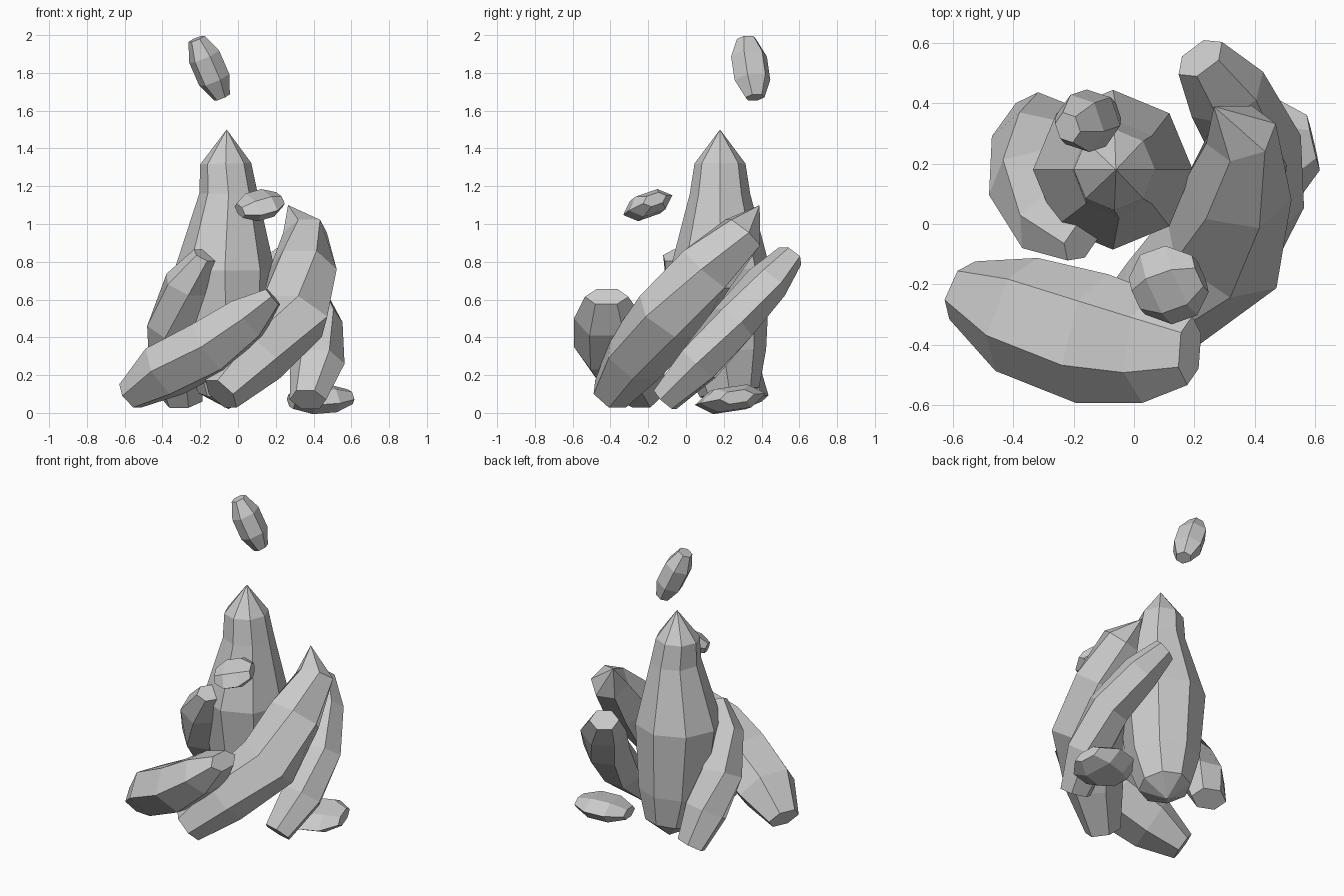
import bpy, bmesh
from math import cos, sin, pi
from mathutils import Vector

if "Cube" in bpy.data.objects:
    bpy.data.objects.remove(bpy.data.objects["Cube"])


def crystal(name, rings, sides=6, phase=0.0, up=(0, 0, 1)):
    """Faceted shard lofted through rings of (x, y, z, half width, half thickness)."""
    bm = bmesh.new()
    pts = [Vector(r[:3]) for r in rings]
    loops = []
    for i, r in enumerate(rings):
        t = (pts[min(i + 1, len(pts) - 1)] - pts[max(i - 1, 0)]).normalized()
        side = t.cross(Vector(up)).normalized()
        nor = side.cross(t)
        if r[3] == 0:
            loops.append([bm.verts.new(pts[i])])
            continue
        loops.append([bm.verts.new(pts[i] + side * r[3] * cos(2 * pi * k / sides + phase)
                                   + nor * r[4] * sin(2 * pi * k / sides + phase))
                      for k in range(sides)])
    for a, b in zip(loops, loops[1:]):
        for k in range(sides):
            j = (k + 1) % sides
            quad = [a[k % len(a)], a[j % len(a)], b[j % len(b)], b[k % len(b)]]
            bm.faces.new(list(dict.fromkeys(quad)))
    for end in (loops[0], loops[-1]):
        if len(end) > 2:
            bm.faces.new(end)
    bmesh.ops.recalc_face_normals(bm, faces=bm.faces)
    me = bpy.data.meshes.new(name)
    bm.to_mesh(me)
    bm.free()
    ob = bpy.data.objects.new(name, me)
    bpy.context.collection.objects.link(ob)
    return ob


def pebble(name, start, end, wide, thick, up=(0, 0, 1)):
    """Small gem: short shard with blunt, symmetric ends."""
    a, b = Vector(start), Vector(end)
    prof = [(0, .5), (.3, .95), (.7, .95), (1, .5)]
    return crystal(name, [(*a.lerp(b, f), wide * s, thick * s) for f, s in prof], 6, 0, up)


# Tall upright crystal in the middle
crystal("main_crystal", [
    (-.05, .25, .02, 0, 0), (-.05, .23, .11, .16, .16), (-.06, .20, .32, .225, .225),
    (-.07, .18, .76, .265, .265), (-.05, .18, 1.16, .155, .16),
    (-.065, .18, 1.32, .135, .135), (-.06, .18, 1.5, 0, 0)], 8, 0, (0, 1, 0))

# Large right crystal, leaning backwards
crystal("right_crystal", [
    (-.09, -.40, .10, .11, .11), (.09, -.27, .29, .18, .165), (.29, -.09, .51, .22, .18),
    (.345, .11, .76, .18, .17), (.355, .30, .955, .12, .12), (.265, .39, 1.1, 0, 0)])

# Low front crystal, leaning to the right
crystal("front_crystal", [
    (-.57, -.22, .09, .105, .085), (-.39, -.30, .22, .20, .16), (-.14, -.38, .35, .22, .165),
    (.05, -.41, .50, .185, .135), (.185, -.42, .615, .115, .06)])

# Left crystal, leaning forwards
crystal("left_crystal", [
    (-.29, .36, .06, .11, .08), (-.33, .26, .26, .145, .13), (-.34, .13, .46, .145, .14),
    (-.27, .01, .68, .135, .12), (-.175, -.055, .835, .08, .06)])

# Back right crystal, leaning backwards
crystal("back_crystal", [
    (.37, -.11, .07, .10, .08), (.42, .07, .26, .145, .125), (.41, .25, .48, .15, .125),
    (.31, .43, .69, .14, .11), (.22, .55, .83, .09, .07)])

# Loose gems: floating above, floating in front, lying on the ground
pebble("top_gem", (-.22, .32, 1.98), (-.085, .365, 1.67), .105, .09)
pebble("front_gem", (.01, -.24, 1.07), (.22, -.165, 1.13), .14, .07, (0, -.35, 1))
pebble("ground_gem", (.28, .20, .06), (.595, .27, .085), .19, .075, (0, -.15, 1))
